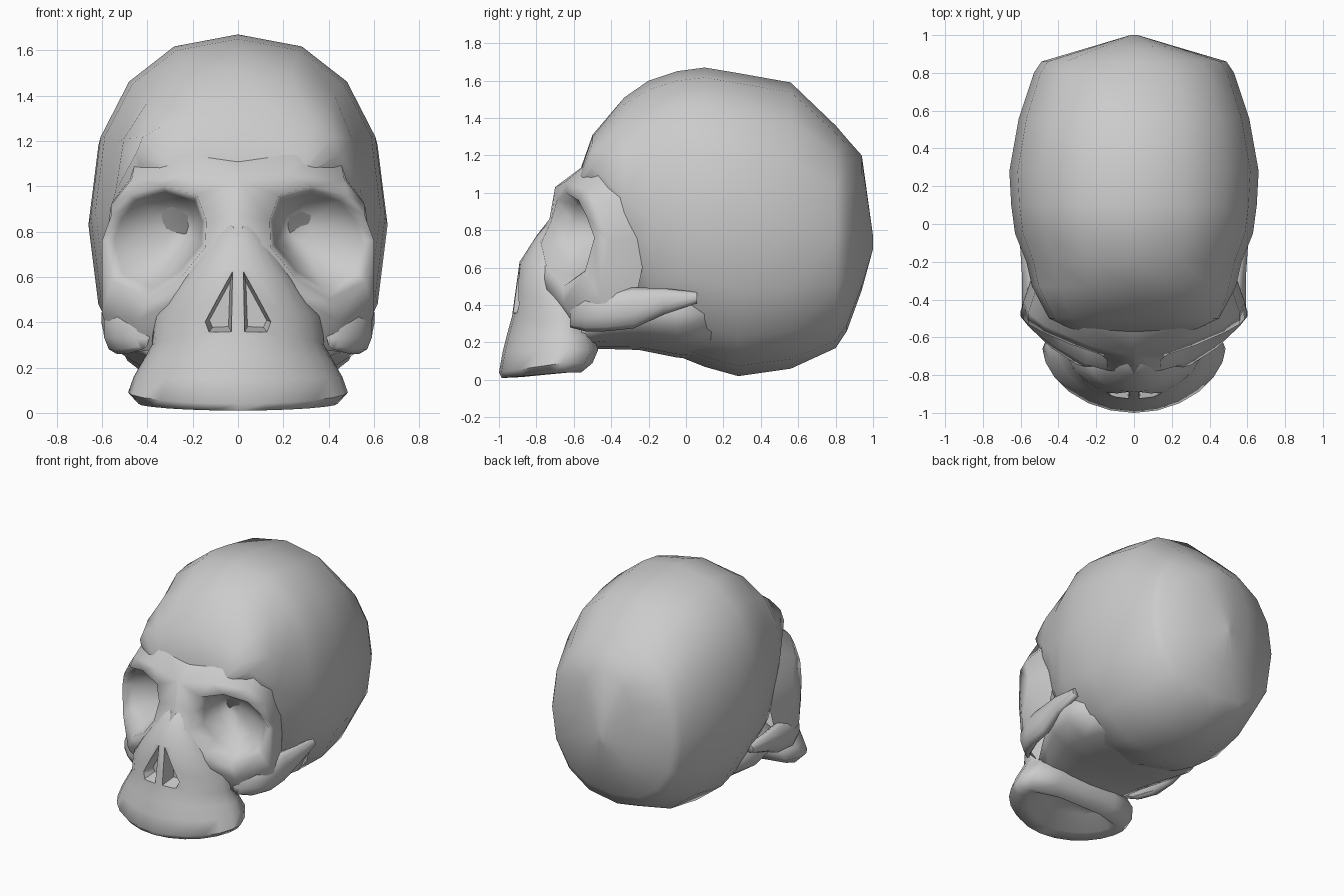
import bpy, bmesh
from math import sin, cos, pi, radians
from mathutils import Vector

cube = bpy.data.objects.get("Cube")
if cube:
    bpy.data.objects.remove(cube)

bone = bpy.data.materials.new("bone_grey")
bone.use_nodes = True
GREY = (0.6, 0.6, 0.6, 1)
bone.diffuse_color = GREY
bone.node_tree.nodes["Principled BSDF"].inputs["Base Color"].default_value = GREY


def loft(name, rings, closed=True):
    """Skin rings of equal length; the last is always capped, the first if closed."""
    bm = bmesh.new()
    loops = [[bm.verts.new(p) for p in ring] for ring in rings]
    n = len(loops[0])
    for a, b in zip(loops, loops[1:]):
        for i in range(n):
            j = (i + 1) % n
            bm.faces.new((b[i], b[j], a[j], a[i]))
    bm.faces.new(loops[-1][::-1])
    if closed:
        bm.faces.new(loops[0])
        bmesh.ops.recalc_face_normals(bm, faces=bm.faces)
    mesh = bpy.data.meshes.new(name)
    bm.to_mesh(mesh)
    bm.free()
    mesh.materials.append(bone)
    ob = bpy.data.objects.new(name, mesh)
    bpy.context.collection.objects.link(ob)
    return ob


def mirror(ob):
    ob.modifiers.new("mirror", 'MIRROR').use_clip = True


def smooth(ob, angle):
    bpy.ops.object.select_all(action='DESELECT')
    bpy.context.view_layer.objects.active = ob
    ob.select_set(True)
    for m in list(ob.modifiers):
        bpy.ops.object.modifier_apply(modifier=m.name)
    bpy.ops.object.shade_smooth_by_angle(angle=radians(angle))


def oval(y, x, z, rx, rz, n=16, power=0.87):
    """Squarish oval standing across the y axis."""
    def bend(v):
        return abs(v) ** power * (1 if v > 0 else -1)
    ts = [2 * pi * i / n for i in range(n)]
    return [(x + rx * bend(sin(t)), y, z + rz * bend(cos(t))) for t in ts]


def centred_ovals(rows, power):
    return [oval(y, 0, (t + b) / 2, w, (t - b) / 2, power=power) for y, w, t, b in rows]


# Cranium: y, half width, top, bottom
cranium = [(-0.57, 0.3, 1.11, 1.0), (-0.5, 0.45, 1.31, 0.98), (-0.33, 0.54, 1.51, 0.45),
           (-0.2, 0.57, 1.6, 0.15), (-0.05, 0.63, 1.65, 0.13), (0.1, 0.65, 1.67, 0.07),
           (0.28, 0.66, 1.64, 0.02), (0.56, 0.61, 1.59, 0.06), (0.8, 0.53, 1.36, 0.17),
           (0.86, 0.49, 1.29, 0.26), (0.94, 0.22, 1.2, 0.48), (1.0, 0.02, 0.77, 0.7)]
smooth(loft("cranium", centred_ovals(cranium, 0.87)), 80)

# Skull base filling the space under the cheek arches
base = [(-0.6, 0.35, 0.3, 0.17), (-0.42, 0.45, 0.46, 0.165), (-0.25, 0.54, 0.55, 0.16),
        (-0.05, 0.57, 0.6, 0.12), (0.15, 0.5, 0.6, 0.1)]
smooth(loft("skull_base", centred_ovals(base, 1)), 80)

# Orbit: edge sunk in the skull, brow and cheek border, rim, then rings shrinking to the apex
sunk = [(0, -0.6, 0.86), (0, -0.55, 1.12), (0.28, -0.5, 1.18), (0.44, -0.38, 1.17), (0.49, -0.26, 1.02),
        (0.51, -0.2, 0.76), (0.55, -0.3, 0.28), (0.45, -0.56, 0.27), (0.33, -0.6, 0.28), (0, -0.72, 0.72)]
border = [(0, -0.73, 0.86), (0, -0.7, 1.03), (0.23, -0.645, 1.06), (0.47, -0.54, 1.03), (0.56, -0.47, 0.92),
          (0.585, -0.41, 0.74), (0.6, -0.46, 0.44), (0.44, -0.655, 0.41), (0.27, -0.765, 0.5), (0, -0.8, 0.77)]
rim = [(0.14, -0.72, 0.85), (0.18, -0.69, 0.96), (0.33, -0.64, 1.0), (0.48, -0.575, 0.96), (0.56, -0.53, 0.87),
       (0.6, -0.49, 0.76), (0.56, -0.54, 0.58), (0.4, -0.655, 0.5), (0.25, -0.745, 0.6), (0.145, -0.775, 0.73)]
apex = Vector((0.25, -0.43, 0.81))


def shrink(scale, depth):
    ring = []
    for p in map(Vector, rim):
        q = apex.lerp(p, scale)
        q.y = p.y + (apex.y - p.y) * depth
        ring.append(q)
    return ring


sockets = loft("eye_sockets", [sunk, border, rim, shrink(0.84, 0.4), shrink(0.58, 0.8), shrink(0.2, 1)], False)
mirror(sockets)
smooth(sockets, 120)


# Upper jaw and nose bridge: front y, front z, half width, side y, side z, back y
def jaw_ring(yf, zf, w, ys, zs, yb, n=12):
    ring = []
    for i in range(n + 1):
        t = pi * (i / n - 0.5)
        c = cos(t) ** 1.15
        ring.append((w * sin(t), ys + (yf - ys) * c, zs + (zf - zs) * c))
    return ring + [(w * s, y, zs) for s, y in ((0.9, yb - 0.04), (0.5, yb), (-0.5, yb), (-0.9, yb - 0.04))]


jaw_rows = [(-0.72, 0.86, 0.06, -0.67, 0.86, -0.6), (-0.8, 0.77, 0.13, -0.72, 0.75, -0.6),
            (-0.89, 0.63, 0.25, -0.71, 0.57, -0.58), (-0.915, 0.45, 0.37, -0.64, 0.42, -0.52),
            (-0.93, 0.34, 0.38, -0.63, 0.3, -0.52), (-0.955, 0.25, 0.42, -0.63, 0.23, -0.49),
            (-0.98, 0.15, 0.46, -0.64, 0.16, -0.47), (-1.0, 0.04, 0.485, -0.66, 0.09, -0.5),
            (-0.985, 0.01, 0.44, -0.64, 0.04, -0.56), (-0.88, 0.015, 0.35, -0.62, 0.04, -0.57),
            (-0.78, 0.1, 0.24, -0.62, 0.12, -0.58)]
jaw = loft("upper_jaw", [jaw_ring(*r) for r in jaw_rows])

# Nostril hollows cut either side of a thin septum
opening = [(0.02, 0.64), (0.03, 0.36), (0.13, 0.355), (0.15, 0.4)]
for side in (-1, 1):
    cutter = loft("nostril_cutter", [[(side * (0.07 + (x - 0.07) * s), y, 0.43 + (z - 0.43) * s) for x, z in opening]
                                     for y, s in ((-0.95, 1.1), (-0.81, 0.7))])
    cutter.hide_render = True
    cut = jaw.modifiers.new("nostril", 'BOOLEAN')
    cut.operation = 'DIFFERENCE'
    cut.object = cutter
    smooth(jaw, 60)
    bpy.data.objects.remove(cutter)

# Cheekbone tapering back into the arch: y, x, z, half width, half height
cheek = [(-0.62, 0.42, 0.35, 0.03, 0.07), (-0.54, 0.49, 0.36, 0.06, 0.1), (-0.43, 0.535, 0.37, 0.06, 0.11),
         (-0.28, 0.545, 0.385, 0.05, 0.11), (-0.12, 0.565, 0.42, 0.04, 0.07), (0.06, 0.56, 0.44, 0.03, 0.03)]
bones = loft("cheekbones", [oval(*c, n=10, power=1) for c in cheek])
mirror(bones)
smooth(bones, 80)
